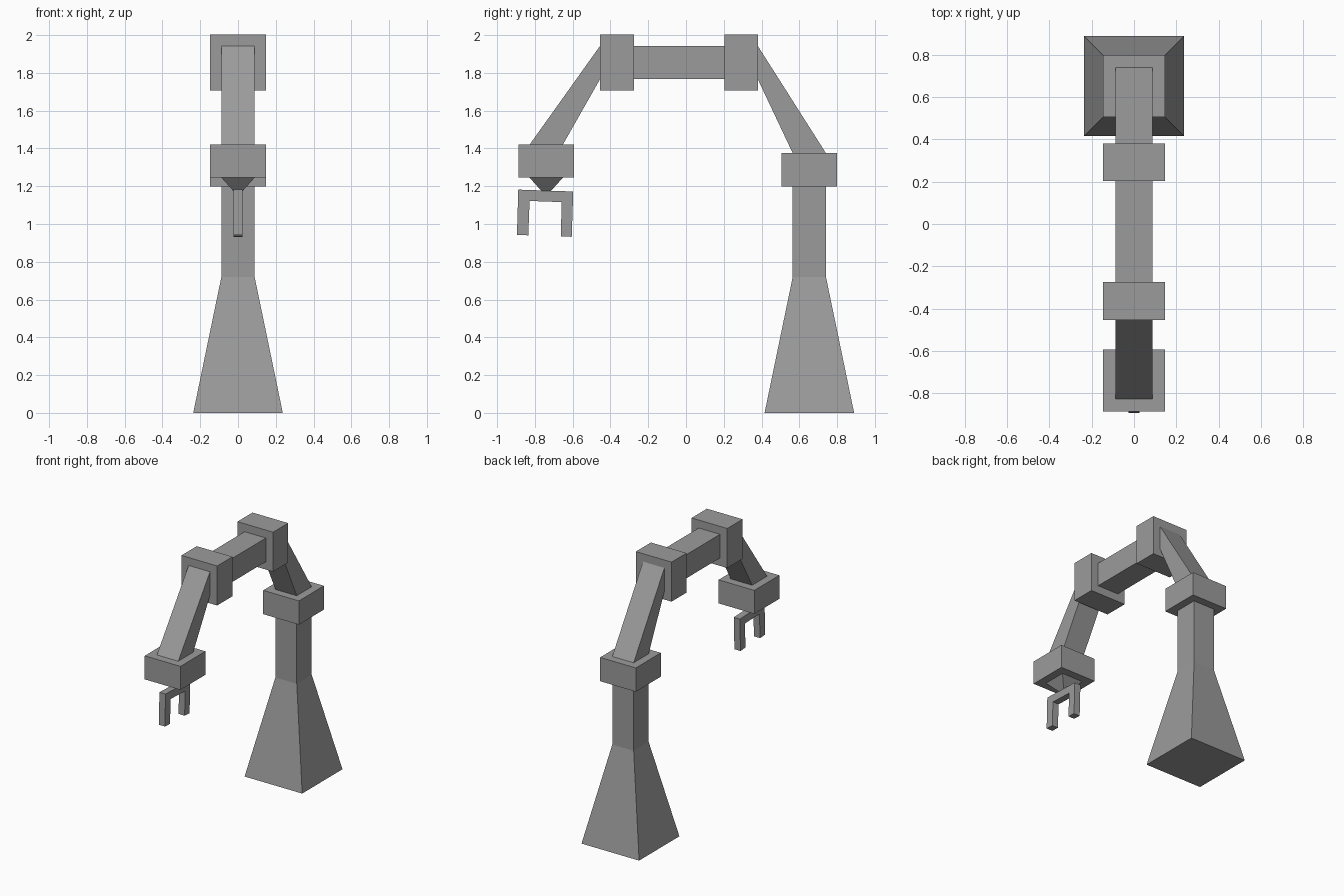
import bpy
import bmesh

if "Cube" in bpy.data.objects:
    bpy.data.objects.remove(bpy.data.objects["Cube"])

metal = bpy.data.materials.new("mid grey")
metal.diffuse_color = (0.33, 0.33, 0.33, 1)
metal.use_nodes = True
metal.node_tree.nodes["Principled BSDF"].inputs["Base Color"].default_value = metal.diffuse_color


def finish(name, bm):
    mesh = bpy.data.meshes.new(name)
    bm.to_mesh(mesh)
    bm.free()
    mesh.materials.append(metal)
    bpy.context.collection.objects.link(bpy.data.objects.new(name, mesh))


def loft(name, rings, cap_start=False, cap_end=False):
    """Skin rectangular rings, each (half width in x, outer yz point, inner yz point)."""
    bm = bmesh.new()
    loops = []
    for h, (ya, za), (yb, zb) in rings:
        corners = [(-h, ya, za), (h, ya, za), (h, yb, zb), (-h, yb, zb)]
        loops.append([bm.verts.new(c) for c in corners])
    for lo, hi in zip(loops, loops[1:]):
        for i in range(4):
            j = (i + 1) % 4
            bm.faces.new((hi[i], hi[j], lo[j], lo[i]))
    if cap_start:
        bm.faces.new(loops[0])
    if cap_end:
        bm.faces.new(loops[-1][::-1])
    finish(name, bm)


ARM, COLLAR = 0.088, 0.147            # half widths of limbs and joint blocks
POST_Y, WRIST_Y = 0.653, -0.74        # centre lines of pedestal and wrist


def flat(h, y, z):
    """Horizontal square ring; the outer side faces +y on the post, -y on the wrist."""
    s = h if y > 0 else -h
    return (h, (y + s, z), (y - s, z))


def upright(h, y):
    """Vertical square ring centred on the horizontal beam."""
    return (h, (y, 1.855 + h), (y, 1.855 - h))


# Flared pedestal running into a straight post
loft("pedestal", [flat(0.237, POST_Y, 0), flat(ARM, POST_Y, 0.72),
                  flat(ARM, POST_Y, 1.198)], cap_start=True)

# Joint blocks, open where the limbs enter
for name, make, a, b in (
        ("shoulder_block", lambda h, t: flat(h, POST_Y, t), 1.198, 1.375),
        ("rear_elbow_block", upright, 0.38, 0.203),
        ("front_elbow_block", upright, -0.275, -0.455),
        ("wrist_block", lambda h, t: flat(h, WRIST_Y, t), 1.42, 1.245)):
    loft(name, [make(ARM, a), make(COLLAR, a), make(COLLAR, b), make(ARM, b)])

# Limbs between the blocks
loft("rear_arm", [flat(ARM, POST_Y, 1.375), upright(ARM, 0.38)])
loft("top_beam", [upright(ARM, 0.203), upright(ARM, -0.275)])
loft("forearm", [upright(ARM, -0.455), flat(ARM, WRIST_Y, 1.42)])

# Tapered neck under the wrist
loft("wrist_neck", [flat(ARM, WRIST_Y, 1.245), flat(0.025, WRIST_Y, 1.175)], cap_end=True)

# Slightly tilted two-finger gripper
profile = [(-0.888, 1.182), (-0.597, 1.172), (-0.605, 0.932), (-0.663, 0.935),
           (-0.658, 1.116), (-0.828, 1.122), (-0.835, 0.940), (-0.895, 0.943)]
bm = bmesh.new()
face = bm.faces.new([bm.verts.new((-0.025, y, z)) for y, z in profile])
grown = bmesh.ops.extrude_face_region(bm, geom=[face])["geom"]
bmesh.ops.translate(bm, vec=(0.05, 0, 0),
                    verts=[v for v in grown if isinstance(v, bmesh.types.BMVert)])
# Keep one closed shell with both end faces
if not any(all(v.co.x < 0 for v in f.verts) for f in bm.faces):
    bm.faces.new([v for v in bm.verts if v.co.x < 0])
bmesh.ops.recalc_face_normals(bm, faces=bm.faces)
finish("gripper", bm)
